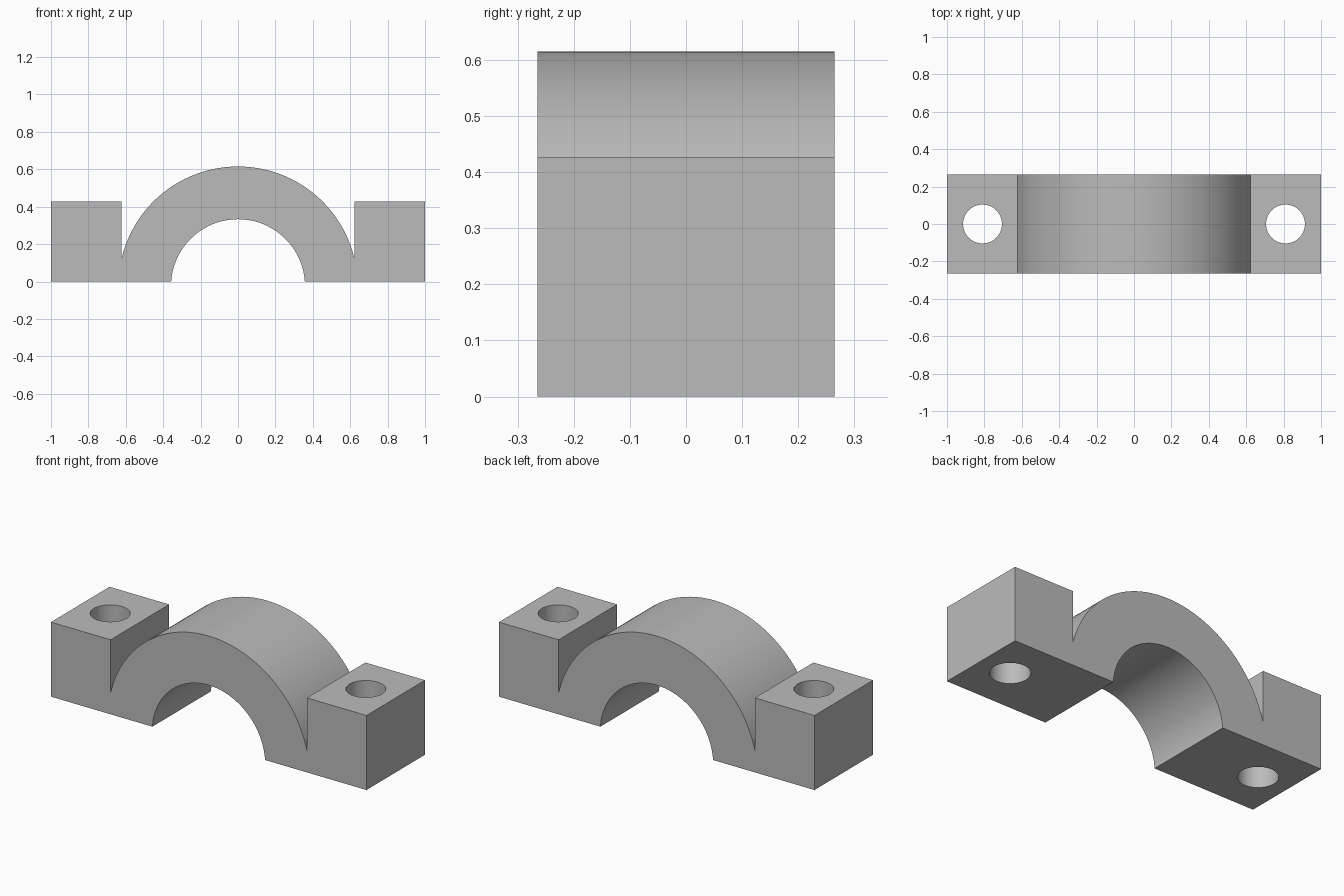
import bpy, bmesh, math

cube = bpy.data.objects.get("Cube")
if cube:
    bpy.data.objects.remove(cube, do_unlink=True)

DEPTH = 0.53          # front to back
FOOT_TOP = 0.427      # height of the bolt feet
FOOT_IN = 0.622       # inner wall of the bolt feet
CENTRE_Z = -0.025     # shared centre of both arcs
R_OUT, R_IN = 0.64, 0.358
HOLE_X, HOLE_R = 0.81, 0.104

grey = bpy.data.materials.new("plain grey")
grey.use_nodes = True
colour = (0.5, 0.5, 0.5, 1)
grey.diffuse_color = colour
grey.node_tree.nodes["Principled BSDF"].inputs["Base Color"].default_value = colour


def arc(radius, start, end, steps):
    """Points on an arc about the shared centre, from start to end angle."""
    angles = [start + (end - start) * i / steps for i in range(steps + 1)]
    return [(radius * math.cos(a), CENTRE_Z + radius * math.sin(a)) for a in angles]


# Clamp outline: right foot, outer arch, left foot, inner bore
a_out = math.acos(FOOT_IN / R_OUT)
a_in = math.asin(-CENTRE_Z / R_IN)
outline = [(1, 0), (1, FOOT_TOP), (FOOT_IN, FOOT_TOP)]
outline += arc(R_OUT, a_out, math.pi - a_out, 64)
outline += [(-FOOT_IN, FOOT_TOP), (-1, FOOT_TOP), (-1, 0)]
outline += arc(R_IN, math.pi - a_in, a_in, 64)

# Extrude the outline from front to back
bm = bmesh.new()
face = bm.faces.new([bm.verts.new((x, -DEPTH / 2, z)) for x, z in outline])
made = bmesh.ops.extrude_face_region(bm, geom=[face])["geom"]
bmesh.ops.translate(bm, vec=(0, DEPTH, 0),
                    verts=[v for v in made if isinstance(v, bmesh.types.BMVert)])
bmesh.ops.recalc_face_normals(bm, faces=bm.faces)
mesh = bpy.data.meshes.new("bearing_cap")
bm.to_mesh(mesh)
bm.free()
mesh.materials.append(grey)
cap = bpy.data.objects.new("bearing_cap", mesh)
bpy.context.collection.objects.link(cap)

# Bolt holes straight through both feet
for side, sign in (("left", 1), ("right", -1)):
    bpy.ops.mesh.primitive_cylinder_add(vertices=64, radius=HOLE_R, depth=1,
                                        location=(sign * HOLE_X, 0, FOOT_TOP / 2))
    cutter = bpy.context.object
    cutter.name = side + "_hole_cutter"
    cutter.data.materials.append(grey)
    cut = cap.modifiers.new(side + "_hole", 'BOOLEAN')
    cut.operation = 'DIFFERENCE'
    cut.solver = 'EXACT'
    cut.object = cutter
    bpy.context.view_layer.objects.active = cap
    bpy.ops.object.select_all(action='DESELECT')
    cap.select_set(True)
    bpy.ops.object.modifier_apply(modifier=cut.name)
    bpy.data.objects.remove(cutter, do_unlink=True)

# Smooth arcs and holes, crisp block edges
bpy.ops.object.shade_smooth_by_angle(angle=math.radians(25))
